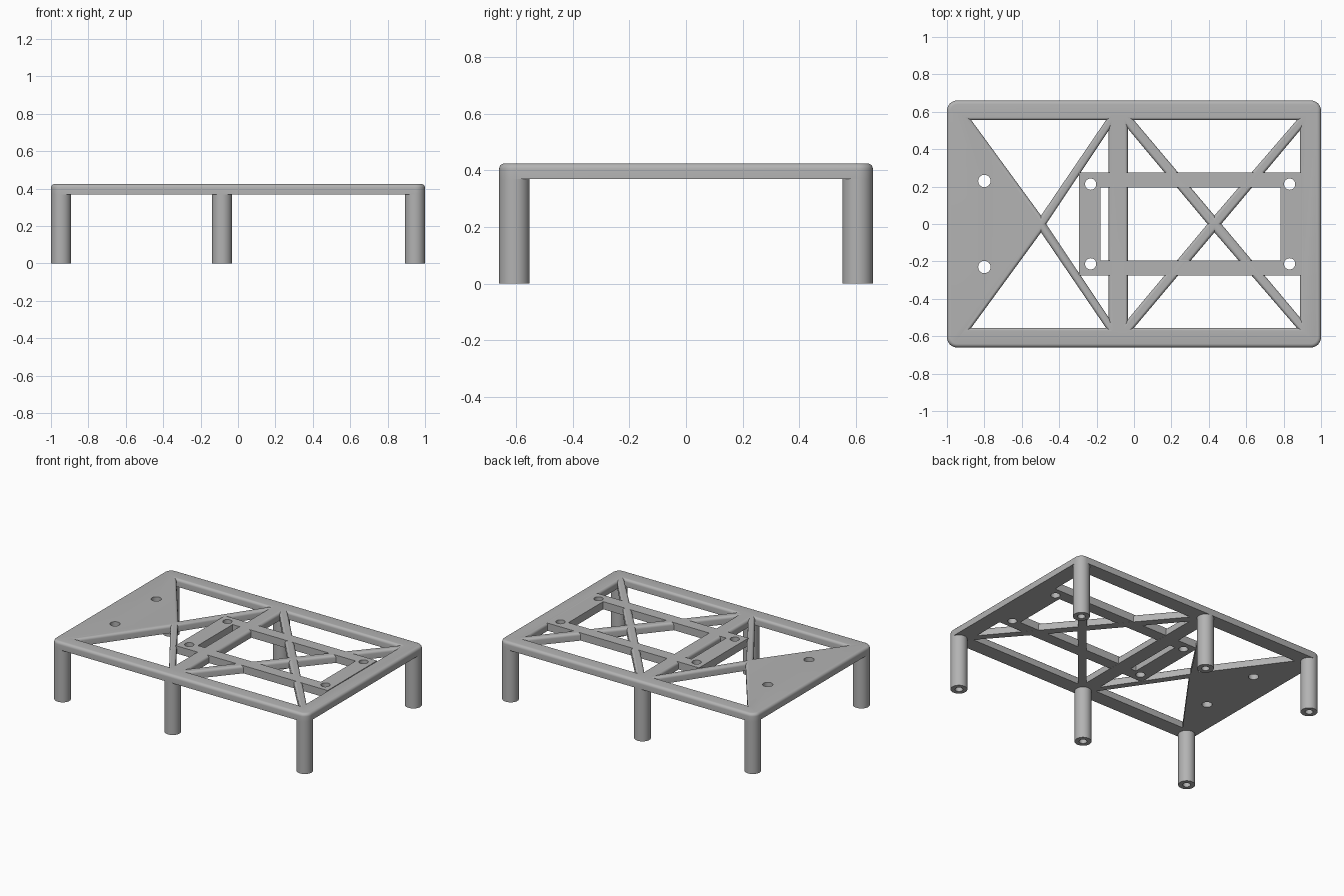
import bpy, bmesh
from math import sin, cos, pi, radians
from mathutils import Vector

cube = bpy.data.objects.get("Cube")
if cube:
    bpy.data.objects.remove(cube, do_unlink=True)

BOTTOM, TOP, FILLET, LEG_R = 0.37, 0.425, 0.02, 0.054

grey = bpy.data.materials.new("plain grey")
grey.use_nodes = True
colour = (0.45, 0.45, 0.45, 1)
grey.diffuse_color = colour
grey.node_tree.nodes["Principled BSDF"].inputs["Base Color"].default_value = colour


def offset(points, d):
    """Grow a convex counter-clockwise outline by d."""
    result = []
    for i, p in enumerate(points):
        a, b = Vector(points[i - 1]), Vector(points[(i + 1) % len(points)])
        p = Vector(p)
        e1, e2 = (p - a).normalized(), (b - p).normalized()
        n1, n2 = Vector((e1.y, -e1.x)), Vector((e2.y, -e2.x))
        result.append(p + (n1 + n2) * d / (1 + n1.dot(n2)))
    return result


def loft(name, points, levels):
    """Solid through offset copies of an outline; levels are (offset, z)."""
    bm = bmesh.new()
    rings = [[bm.verts.new((p.x, p.y, z)) for p in offset(points, d)]
             for d, z in levels]
    n = len(points)
    bm.faces.new(rings[0][::-1])
    bm.faces.new(rings[-1])
    for low, high in zip(rings, rings[1:]):
        for i in range(n):
            j = (i + 1) % n
            bm.faces.new((low[i], low[j], high[j], high[i]))
    mesh = bpy.data.meshes.new(name)
    bm.to_mesh(mesh)
    bm.free()
    mesh.materials.append(grey)
    obj = bpy.data.objects.new(name, mesh)
    bpy.context.collection.objects.link(obj)
    return obj


def circle(x, y, r, n=32):
    return [(x + r * cos(2 * pi * i / n), y + r * sin(2 * pi * i / n)) for i in range(n)]


def rectangle(x0, x1, y):
    return [(x0, -y), (x1, -y), (x1, y), (x0, y)]


def cut(target, cutter):
    cutter.hide_render = True
    mod = target.modifiers.new("cut", 'BOOLEAN')
    mod.operation, mod.solver, mod.object = 'DIFFERENCE', 'EXACT', cutter
    bpy.context.view_layer.objects.active = target
    bpy.ops.object.modifier_apply(modifier=mod.name)
    bpy.data.objects.remove(cutter, do_unlink=True)


def smooth(obj):
    bpy.ops.object.select_all(action='DESELECT')
    obj.select_set(True)
    bpy.context.view_layer.objects.active = obj
    bpy.ops.object.shade_smooth_by_angle(angle=radians(30))


# Quarter-round top edge, as (inset, height)
arc = [(FILLET * (1 - cos(a)), TOP - FILLET * (1 - sin(a)))
       for a in (pi / 2 * i / 5 for i in range(6))]

# Deck slab with rounded corners
outline = []
for k, (sx, sy) in enumerate([(1, 1), (-1, 1), (-1, -1), (1, -1)]):
    for i in range(9):
        a = pi / 2 * (k + i / 8)
        outline.append((sx * (1 - LEG_R) + LEG_R * cos(a),
                        sy * (0.66 - LEG_R) + LEG_R * sin(a)))
deck = loft("deck", outline, [(0, BOTTOM)] + [(-d, z) for d, z in arc])

# Triangular windows that leave the crossed struts
upper = [[(-0.87, 0.555), (-0.497, 0.045), (-0.15, 0.555)],
         [(0.0, 0.555), (0.43, 0.045), (0.87, 0.555)]]
windows = upper + [[(x, -y) for x, y in t[::-1]] for t in upper]
windows += [[(-0.47, 0), (-0.135, -0.50), (-0.135, 0.50)],
            [(-0.033, 0.51), (-0.033, -0.51), (0.393, 0)],
            [(0.467, 0), (0.887, -0.50), (0.887, 0.50)]]
for tri in windows:
    cut(deck, loft("window_cutter", tri,
                   [(0, BOTTOM - 0.1)] + arc + [(FILLET, TOP + 0.1)]))

# Flat mounting frame set into the struts
frame = loft("mounting_frame", rectangle(-0.295, 0.893, 0.276),
             [(0, BOTTOM + 0.0005), (0, TOP - 0.0005)])
cut(frame, loft("frame_cutter", rectangle(-0.178, 0.783, 0.194), [(0, 0.2), (0, 0.6)]))

# Screw holes
for x, y, r in [(-0.8, 0.23, 0.033), (-0.232, 0.213, 0.03), (0.832, 0.213, 0.03)]:
    for side in (1, -1):
        for part in (deck, frame):
            cut(part, loft("hole_cutter", circle(x, side * y, r), [(0, 0.2), (0, 0.6)]))
smooth(deck)
smooth(frame)

# Six tubular legs with a blind hole in the foot
for row, y in (("front", -0.606), ("back", 0.606)):
    for place, x in (("right", -0.946), ("middle", -0.085), ("left", 0.946)):
        leg = loft(f"{row}_{place}_leg", circle(x, y, LEG_R), [(0, 0), (0, BOTTOM + 0.02)])
        cut(leg, loft("foot_cutter", circle(x, y, 0.025), [(0, -0.1), (0, 0.25)]))
        smooth(leg)
